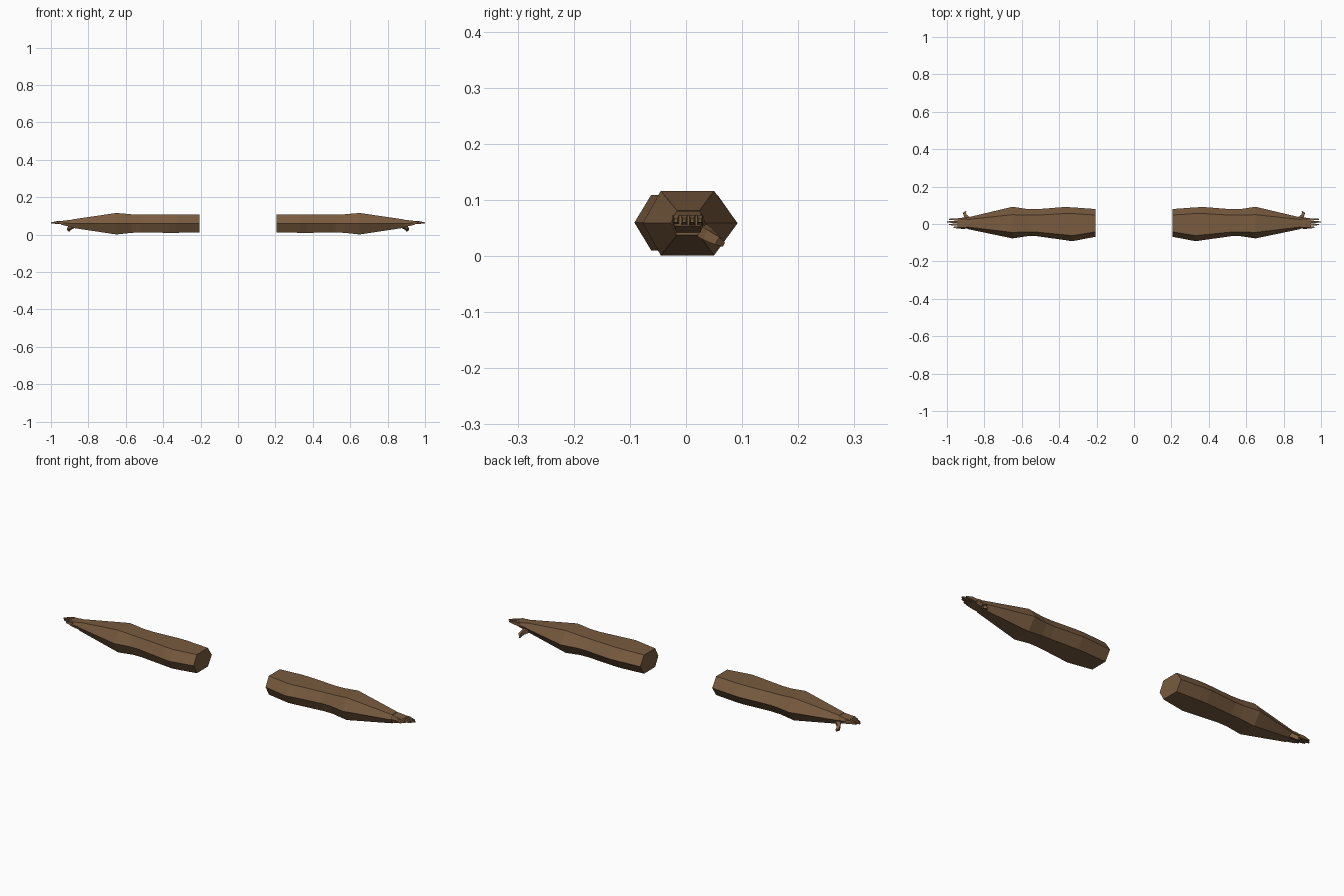
import bpy, bmesh
from mathutils import Vector

if "Cube" in bpy.data.objects:
    bpy.data.objects.remove(bpy.data.objects["Cube"])

skin = bpy.data.materials.new("brown skin")
skin.diffuse_color = (0.19, 0.105, 0.05, 1)
skin.use_nodes = True
skin.node_tree.nodes["Principled BSDF"].inputs["Base Color"].default_value = skin.diffuse_color


def loft(name, rings, side):
    """Skin a row of equal-sized rings, cap both ends; side mirrors in x."""
    bm = bmesh.new()
    loops = [[bm.verts.new((p[0] * side, p[1], p[2])) for p in r] for r in rings]
    n = len(loops[0])
    for a, b in zip(loops, loops[1:]):
        for i in range(n):
            j = (i + 1) % n
            bm.faces.new((a[i], a[j], b[j], b[i]))
    bm.faces.new(loops[0])
    bm.faces.new(loops[-1])
    bmesh.ops.recalc_face_normals(bm, faces=bm.faces)
    me = bpy.data.meshes.new(name)
    bm.to_mesh(me)
    bm.free()
    me.materials.append(skin)
    bpy.context.collection.objects.link(bpy.data.objects.new(name, me))


def hexagon(x, front, front_ridge, back_ridge, back, low, high):
    mid = (low + high) / 2
    return [(x, front, mid), (x, front_ridge, high), (x, back_ridge, high),
            (x, back, mid), (x, back_ridge, low), (x, front_ridge, low)]


def tube(points, radii):
    """Square rings square to a path."""
    rings = []
    for i, p in enumerate(points):
        p = Vector(p)
        d = (Vector(points[min(i + 1, len(points) - 1)])
             - Vector(points[max(i - 1, 0)])).normalized()
        u = d.cross(Vector((0, 0, 1))).normalized()
        v = u.cross(d)
        w, h = radii[i]
        rings.append([p + u * a * w + v * b * h
                      for a, b in ((-1, -1), (1, -1), (1, 1), (-1, 1))])
    return rings


# x, front edge, front ridge, back ridge, back edge, bottom, top
ARM = [
    (0.205, -0.068, -0.042, 0.048, 0.080, 0.012, 0.108),
    (0.33, -0.092, -0.062, 0.056, 0.089, 0.010, 0.109),
    (0.37, -0.086, -0.058, 0.056, 0.091, 0.010, 0.109),
    (0.52, -0.065, -0.043, 0.047, 0.079, 0.011, 0.108),
    (0.57, -0.065, -0.042, 0.047, 0.080, 0.010, 0.109),
    (0.65, -0.077, -0.045, 0.050, 0.092, 0.001, 0.116),
    (0.89, -0.027, -0.016, 0.024, 0.035, 0.037, 0.081),
]
# Palm tapering towards the knuckles
PALM = [
    (0.88, -0.024, -0.016, 0.024, 0.034, 0.040, 0.080),
    (0.915, -0.026, -0.019, 0.027, 0.034, 0.046, 0.077),
    (0.945, -0.024, -0.020, 0.026, 0.030, 0.053, 0.073),
]
# Finger centre in y and tip in x
FINGERS = [(-0.018, 0.965), (-0.003, 0.988), (0.011, 1.0), (0.025, 0.988)]

for side, tag in ((-1, "left"), (1, "right")):
    loft(tag + "_arm", [hexagon(*s) for s in ARM], side)
    loft(tag + "_palm", [hexagon(*s) for s in PALM], side)
    for k, (y, tip) in enumerate(FINGERS):
        path = [(0.925, y, 0.063), ((0.925 + tip) / 2, y, 0.065), (tip, y, 0.063)]
        loft(f"{tag}_finger_{k + 1}",
             tube(path, [(0.006, 0.009), (0.0055, 0.008), (0.003, 0.003)]), side)
    # Thumb hooks backwards and down
    loft(tag + "_thumb",
         tube([(0.875, 0.022, 0.050), (0.898, 0.040, 0.038),
               (0.906, 0.056, 0.027), (0.900, 0.066, 0.020)],
              [(0.010, 0.011), (0.009, 0.010), (0.007, 0.008), (0.003, 0.004)]), side)
